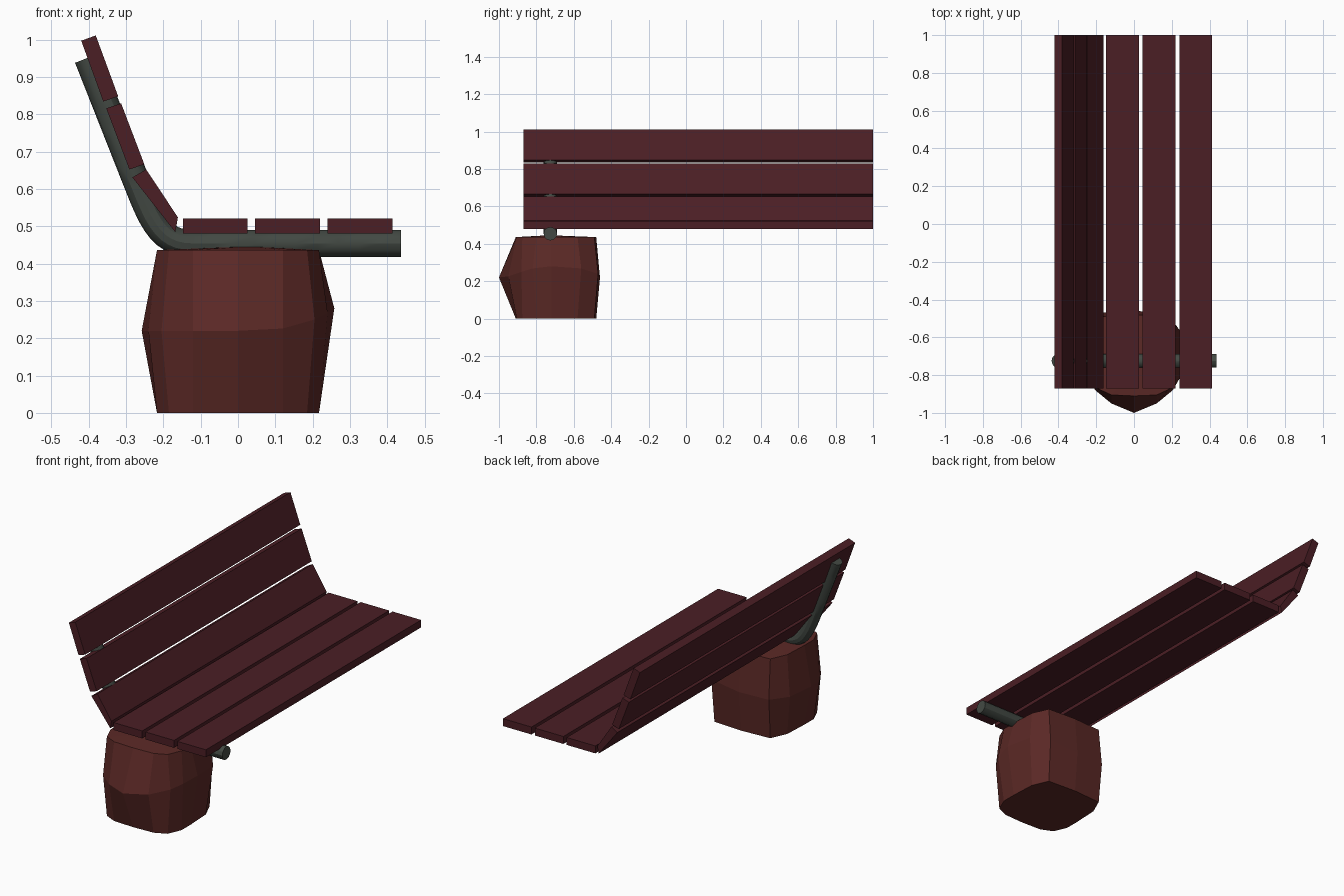
import bpy, bmesh
from mathutils import Vector

if "Cube" in bpy.data.objects:
    bpy.data.objects.remove(bpy.data.objects["Cube"])


def material(name, rgb):
    m = bpy.data.materials.new(name)
    m.diffuse_color = (*rgb, 1)
    m.use_nodes = True
    m.node_tree.nodes["Principled BSDF"].inputs["Base Color"].default_value = m.diffuse_color
    return m


WOOD = material("dark_wood", (0.07, 0.013, 0.018))
STUMP = material("red_stump", (0.105, 0.022, 0.019))
METAL = material("grey_metal", (0.055, 0.066, 0.056))


def finish(name, bm, mat):
    bmesh.ops.recalc_face_normals(bm, faces=bm.faces)
    me = bpy.data.meshes.new(name)
    bm.to_mesh(me)
    bm.free()
    me.materials.append(mat)
    ob = bpy.data.objects.new(name, me)
    bpy.context.collection.objects.link(ob)
    return ob


def slat(name, profile, y0=-0.87, y1=1.0):
    """Extrude an x-z profile along the bench."""
    bm = bmesh.new()
    face = bm.faces.new([bm.verts.new((x, y0, z)) for x, z in profile])
    ext = bmesh.ops.extrude_face_region(bm, geom=[face])["geom"]
    bmesh.ops.translate(bm, vec=(0, y1 - y0, 0),
                        verts=[v for v in ext if isinstance(v, bmesh.types.BMVert)])
    finish(name, bm, WOOD)


# Seat slats
for i, x in enumerate((-0.148, 0.046, 0.24)):
    slat(f"seat_slat_{i + 1}", [(x, 0.48), (x + 0.174, 0.48), (x + 0.174, 0.521), (x, 0.521)])

# Backrest slats, the lowest one tapered into the bend
slat("back_slat_1", [(-0.283, 0.631), (-0.246, 0.652), (-0.161, 0.524), (-0.168, 0.484)])
slat("back_slat_2", [(-0.353, 0.816), (-0.313, 0.829), (-0.251, 0.666), (-0.291, 0.652)])
slat("back_slat_3", [(-0.420, 0.997), (-0.381, 1.011), (-0.321, 0.848), (-0.361, 0.834)])

# Bent support pipe
cu = bpy.data.curves.new("support_pipe", 'CURVE')
cu.dimensions = '3D'
cu.bevel_depth = 0.036
cu.bevel_resolution = 4
cu.use_fill_caps = True
cu.resolution_u = 10
path = [  # point, left handle, right handle in x-z
    ((-0.403, 0.951), (-0.448, 1.065), (-0.358, 0.837)),
    ((-0.268, 0.609), (-0.313, 0.723), (-0.225, 0.500)),
    ((-0.120, 0.454), (-0.200, 0.454), (0.060, 0.454)),
    ((0.437, 0.454), (0.250, 0.454), (0.600, 0.454)),
]
sp = cu.splines.new('BEZIER')
sp.bezier_points.add(len(path) - 1)
for bp, (p, l, r) in zip(sp.bezier_points, path):
    bp.handle_left_type = bp.handle_right_type = 'FREE'
    bp.co, bp.handle_left, bp.handle_right = (Vector((q[0], -0.725, q[1])) for q in (p, l, r))
cu.materials.append(METAL)
pipe = bpy.data.objects.new("support_pipe", cu)
bpy.context.collection.objects.link(pipe)
bpy.context.view_layer.objects.active = pipe
pipe.select_set(True)
bpy.ops.object.convert(target='MESH')
bpy.ops.object.shade_smooth_by_angle()

# Faceted stump: three rings, bulging at the middle
END = [(0, -.91), (.12, -.905), (.185, -.875), (.217, -.80),
       (.217, -.72), (.21, -.58), (.17, -.49), (0, -.48)]
MID = [(0, -1.0), (.12, -.95), (.205, -.88), (.24, -.82),
       (.258, -.72), (.24, -.56), (.175, -.47), (0, -.46)]


def ring(bm, half, z, tilt=0.0):
    pts = half + [(-x, y) for x, y in half[-2:0:-1]]
    return [bm.verts.new((x, y, z + tilt * max(0, x / 0.258) ** 3)) for x, y in pts]


bm = bmesh.new()
rings = [ring(bm, END, 0), ring(bm, MID, 0.22, 0.06), ring(bm, END, 0.436)]
for a, b in zip(rings, rings[1:]):
    for i in range(len(a)):
        j = (i + 1) % len(a)
        bm.faces.new((a[i], a[j], b[j], b[i]))
bm.faces.new(rings[0])
peak = bm.verts.new((0.03, -0.73, 0.446))
top = rings[-1]
for i in range(len(top)):
    bm.faces.new((top[i], top[(i + 1) % len(top)], peak))
finish("stump_base", bm, STUMP)
